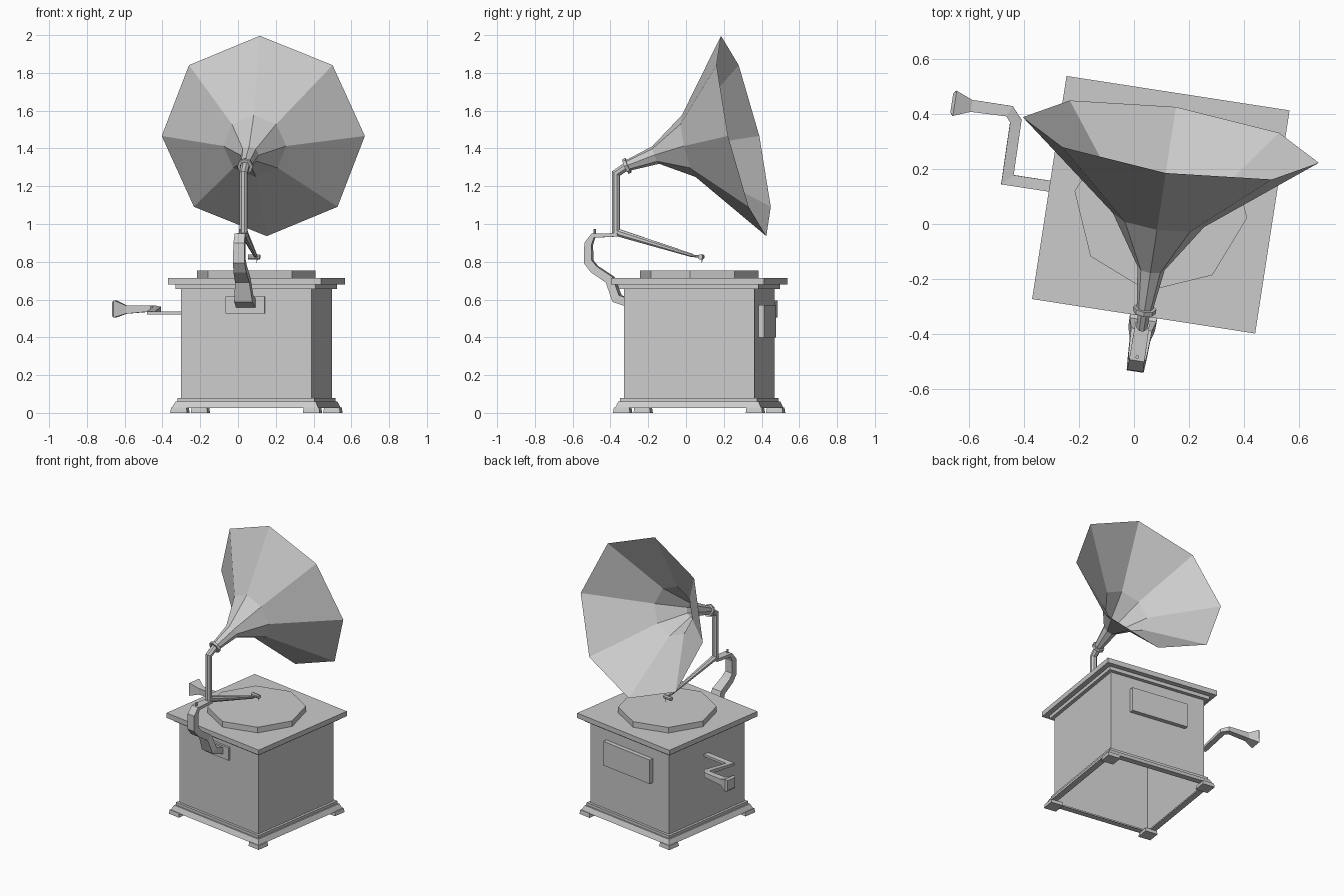
import bpy, math
from mathutils import Vector, Matrix

if "Cube" in bpy.data.objects:
    bpy.data.objects.remove(bpy.data.objects["Cube"])

# Whole model is turned slightly about z; parts are built in the cabinet's own frame
PLACE = Matrix.Translation((0.0975, 0.07, 0)) @ Matrix.Rotation(math.radians(-8.77), 4, 'Z')
X, Y, Z = Vector((1, 0, 0)), Vector((0, 1, 0)), Vector((0, 0, 1))
SQ = math.sqrt(2)


def add(name, verts, faces):
    me = bpy.data.meshes.new(name)
    me.from_pydata([tuple(PLACE @ v) for v in verts], [], faces)
    me.update()
    ob = bpy.data.objects.new(name, me)
    bpy.context.collection.objects.link(ob)
    return ob


def ring(c, a, b, ra, rb, n, phase=0.0):
    return [c + a * (ra * math.cos(t)) + b * (rb * math.sin(t))
            for t in (phase + 2 * math.pi * i / n for i in range(n))]


def loft(name, rings, cap_start=True, cap_end=True):
    n, m = len(rings[0]), len(rings)
    faces = [(k * n + i, k * n + (i + 1) % n, (k + 1) * n + (i + 1) % n, (k + 1) * n + i)
             for k in range(m - 1) for i in range(n)]
    if cap_start:
        faces.append(tuple(reversed(range(n))))
    if cap_end:
        faces.append(tuple(range((m - 1) * n, m * n)))
    return add(name, [v for r in rings for v in r], faces)


def square_stack(name, profile, centre=(0, 0), **caps):
    """Square cross-sections given as (half width, z)."""
    return loft(name, [ring(Vector((*centre, z)), X, Y, h * SQ, h * SQ, 4, math.pi / 4)
                       for h, z in profile], **caps)


def sweep(name, path, sizes, side, n):
    """Mitred sweep; sizes are (along side, in the bend plane) half widths."""
    pts = [Vector(p) for p in path]
    phase, grow = (math.pi / 4, SQ) if n == 4 else (math.pi / n, 1)
    rings = []
    for i, p in enumerate(pts):
        d0 = (p - pts[max(i - 1, 0)]) if i else pts[1] - p
        d1 = (pts[i + 1] - p) if i < len(pts) - 1 else d0
        d0, d1 = d0.normalized(), d1.normalized()
        t = (d0 + d1).normalized()
        a = (side - t * side.dot(t)).normalized()
        ra, rb = sizes[i]
        rings.append(ring(p, a, t.cross(a), ra * grow, rb * grow / t.dot(d0), n, phase))
    return loft(name, rings)


def box(name, lo, hi):
    x0, y0, z0 = lo
    x1, y1, z1 = hi
    return loft(name, [[Vector((x0, y0, z)), Vector((x1, y0, z)),
                        Vector((x1, y1, z)), Vector((x0, y1, z))] for z in (z0, z1)])


# Cabinet: hollow below, moulded base, overhanging lid
square_stack("cabinet_body", [(0.35, 0.03), (0.35, 0.66)], cap_start=False, cap_end=False)
square_stack("base_moulding", [(0.35, 0.025), (0.392, 0.025), (0.376, 0.06),
                               (0.367, 0.06), (0.367, 0.08), (0.35, 0.08)],
             cap_start=False, cap_end=False)
square_stack("lid", [(0.375, 0.655), (0.375, 0.68), (0.41, 0.68), (0.41, 0.715)])
for sx, side_name in ((-1, "left"), (1, "right")):
    for sy, end_name in ((-1, "front"), (1, "back")):
        square_stack(f"{end_name}_{side_name}_foot", [(0.045, 0), (0.041, 0.028)],
                     centre=(sx * 0.355, sy * 0.355))

# Front and back plates
box("front_plate", (-0.11, -0.365, 0.525), (0.1, -0.345, 0.615))
box("back_plate", (-0.207, 0.345, 0.40), (0.207, 0.38, 0.57))

# Turntable
loft("turntable", [ring(Z * z, X, Y, 0.317, 0.317, 8) for z in (0.71, 0.755)])

# Crank with flared handle
sweep("crank",
      [(-0.345, 0.005, 0.53), (-0.565, 0.005, 0.53), (-0.567, 0.22, 0.55),
       (-0.595, 0.252, 0.553), (-0.735, 0.25, 0.547), (-0.797, 0.25, 0.55), (-0.807, 0.25, 0.55)],
      [(0.008, 0.02), (0.008, 0.02), (0.012, 0.02), (0.016, 0.02), (0.022, 0.022),
       (0.046, 0.046), (0.035, 0.035)], Z, 4)

# Curved bracket carrying the arm
sweep("arm_bracket",
      [(0, v, z) for v, z in ((-0.35, 0.575), (-0.44, 0.605), (-0.477, 0.705), (-0.56, 0.76),
                              (-0.592, 0.80), (-0.592, 0.895), (-0.567, 0.938), (-0.435, 0.943))],
      [(0.052, 0.022), (0.049, 0.022), (0.038, 0.022), (0.034, 0.022), (0.031, 0.021),
       (0.029, 0.019), (0.028, 0.011), (0.026, 0.009)], X, 4)
loft("bracket_pin", [ring(Vector((0, -0.56, z)), X, Y, 0.007, 0.007, 8) for z in (0.935, 0.973)])

# Bent tone arm, tapering towards the needle
radii = (0.024, 0.022, 0.022, 0.010, 0.007, 0.007)
sweep("tone_arm",
      [(0, v, z) for v, z in ((-0.385, 1.308), (-0.445, 1.268), (-0.445, 0.957),
                              (-0.04, 0.834), (-0.03, 0.831), (0.005, 0.827))],
      [(r, r) for r in radii], X, 8)
sweep("needle_head", [(-0.045, 0.008, 0.826), (0.018, 0.008, 0.826)],
      [(0.014, 0.014)] * 2, Z, 8)
sweep("needle", [(0, 0.014, 0.826), (0, 0.014, 0.793)], [(0.003, 0.003), (0.002, 0.002)], X, 6)


# Eight-sided horn: (v, z, radius, upward tilt in degrees)
def horn_ring(v, z, r, tilt):
    t = math.radians(tilt)
    return ring(Vector((0, v, z)), X, Vector((0, -math.sin(t), math.cos(t))), r, r, 8)


loft("horn", [horn_ring(-0.395, 1.305, 0.028, 26), horn_ring(-0.233, 1.365, 0.050, 22),
              horn_ring(-0.056, 1.413, 0.168, 12.5), horn_ring(0.238, 1.466, 0.544, 12.9)],
     cap_start=False, cap_end=False)
loft("horn_collar", [horn_ring(-0.395, 1.304, 0.026, 24), horn_ring(-0.395, 1.304, 0.042, 24),
                     horn_ring(-0.379, 1.311, 0.042, 24), horn_ring(-0.379, 1.311, 0.026, 24)],
     cap_start=False, cap_end=False)
